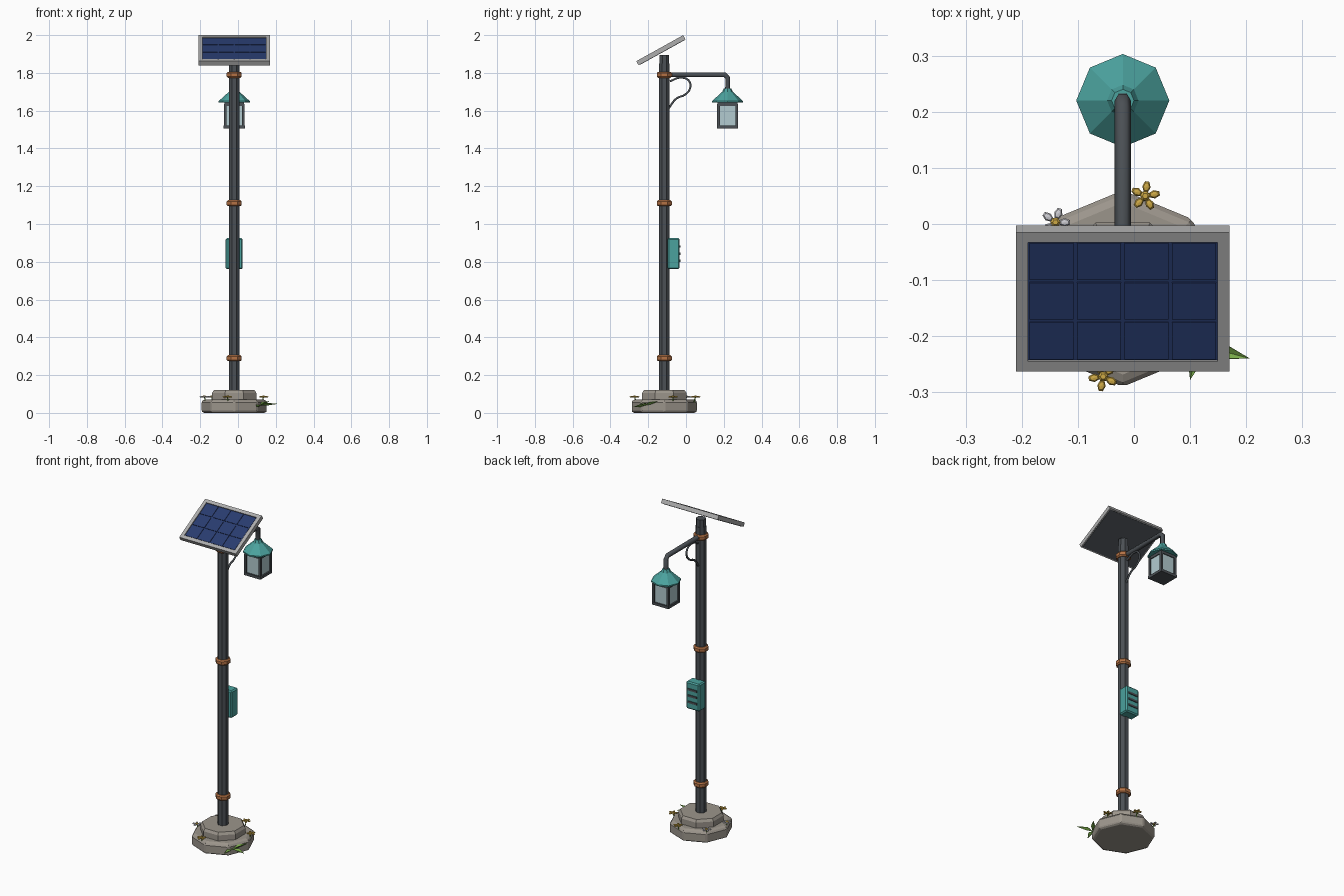
import bpy, bmesh, math
from mathutils import Vector, Matrix

if "Cube" in bpy.data.objects:
    bpy.data.objects.remove(bpy.data.objects["Cube"])

def mat(name, r, g, b):
    m = bpy.data.materials.new(name)
    m.diffuse_color = (r, g, b, 1)
    m.use_nodes = True
    m.node_tree.nodes["Principled BSDF"].inputs["Base Color"].default_value = m.diffuse_color
    return m

SLATE = mat("dark slate metal", .07, .08, .09)
STONE = mat("warm stone", .33, .30, .26)
COPPER = mat("copper", .46, .17, .06)
TEAL = mat("teal paint", .07, .36, .34)
GLASS = mat("pale glass", .45, .60, .63)
FRAME = mat("grey aluminium", .42, .42, .42)
CELL = mat("solar blue", .022, .045, .16)
YELLOW = mat("yellow petal", .62, .40, .06)
WHITE = mat("white petal", .62, .62, .66)
GREEN = mat("leaf green", .20, .42, .07)

PX, PY = -0.02, -0.115      # post axis
LY = 0.22                   # lantern axis in y

def obj(name, bm, material, bevel=0):
    bmesh.ops.recalc_face_normals(bm, faces=bm.faces)
    me = bpy.data.meshes.new(name)
    bm.to_mesh(me)
    bm.free()
    me.materials.append(material)
    o = bpy.data.objects.new(name, me)
    bpy.context.collection.objects.link(o)
    if bevel:
        b = o.modifiers.new("bevel", 'BEVEL')
        b.width, b.segments, b.angle_limit = bevel, 1, math.radians(40)
    return o

def box(name, c, s, material, bevel=0, frame=Matrix()):
    bm = bmesh.new()
    bmesh.ops.create_cube(bm, size=1, matrix=frame @ Matrix.Translation(c) @ Matrix.Diagonal((*s, 1)))
    return obj(name, bm, material, bevel)

def lathe(name, x, y, profile, material, n=8, phase=0, bevel=0):
    """Stack of n-sided rings given as (radius, z)."""
    bm = bmesh.new()
    rings = [[bm.verts.new((x + r * math.cos(phase + k * math.tau / n),
                            y + r * math.sin(phase + k * math.tau / n), z)) for k in range(n)]
             for r, z in profile]
    for a, b in zip(rings, rings[1:]):
        for k in range(n):
            bm.faces.new((a[k], a[(k + 1) % n], b[(k + 1) % n], b[k]))
    bm.faces.new(rings[0])
    bm.faces.new(rings[-1])
    return obj(name, bm, material, bevel)

def tube(name, pts, r, material, res=1, smooth=False):
    cu = bpy.data.curves.new(name, 'CURVE')
    cu.dimensions = '3D'
    cu.bevel_depth, cu.bevel_resolution, cu.use_fill_caps = r, res, True
    if smooth:
        sp = cu.splines.new('BEZIER')
        sp.bezier_points.add(len(pts) - 1)
        sp.resolution_u = 4
        for p, co in zip(sp.bezier_points, pts):
            p.co = co
            p.handle_left_type = p.handle_right_type = 'AUTO'
    else:
        sp = cu.splines.new('POLY')
        sp.points.add(len(pts) - 1)
        for p, co in zip(sp.points, pts):
            p.co = (*co, 1)
    cu.materials.append(material)
    o = bpy.data.objects.new(name, cu)
    bpy.context.collection.objects.link(o)
    bpy.ops.object.select_all(action='DESELECT')
    o.select_set(True)
    bpy.context.view_layer.objects.active = o
    bpy.ops.object.convert(target='MESH')

E = math.pi / 8
# stone base in two tiers
lathe("base_lower", PX, PY, [(.168, 0), (.175, .012), (.175, .055), (.162, .072)], STONE, bevel=.008)
lathe("base_upper", PX, PY, [(.127, .07), (.127, .105), (.117, .12)], STONE, phase=E)

# post, collars and top mount
lathe("post", PX, PY, [(.031, .11), (.031, 1.85)], SLATE, phase=E)
for i, z in enumerate((.29, 1.11, 1.79)):
    lathe(f"collar_{i}", PX, PY, [(.036, z - .016), (.043, z - .009), (.043, z + .009), (.036, z + .016)],
          COPPER, phase=E)
lathe("panel_mount", PX, PY, [(.028, 1.84), (.028, 1.895)], SLATE, phase=E)

# tilted solar panel, built flat in its own frame
P = Matrix.Translation((PX, -.133, 1.92)) @ Matrix.Rotation(math.radians(29), 4, 'X')
W, L, T, B = .38, .284, .025, .021
for s, n in ((-1, "left"), (1, "right")):
    box(f"panel_frame_{n}", (s * (W - B) / 2, 0, 0), (B, L, T), FRAME, frame=P)
for s, n in ((-1, "lower"), (1, "upper")):
    box(f"panel_frame_{n}", (0, s * (L - B) / 2, 0), (W - 2 * B, B, T), FRAME, frame=P)
box("panel_back", (0, 0, -.006), (W - .012, L - .012, .014), SLATE, frame=P)
box("panel_backing", (0, 0, .004), (W - 2 * B, L - 2 * B, .006), CELL, frame=P)
box("panel_underside", (0, 0, -.0132), (W - .016, L - .016, .002), SLATE, frame=P)
cw, cl = (W - 2 * B) / 4, (L - 2 * B) / 3
for i in range(4):
    for j in range(3):
        box(f"solar_cell_{i}_{j}", ((i - 1.5) * cw, (j - 1) * cl, .008), (cw - .006, cl - .006, .004), CELL, frame=P)

# lamp arm with drop, and curled brace
tube("lamp_arm", [(PX, PY + .02, 1.79), (PX, .205, 1.79), (PX, LY, 1.775), (PX, LY, 1.70)], .0145, SLATE)
tube("arm_brace", [(PX, y, z) for y, z in ((-.09, 1.615), (-.05, 1.665), (-.005, 1.685), (.022, 1.72),
                                           (.014, 1.76), (-.03, 1.775), (-.085, 1.755))], .006, SLATE, smooth=True)

# lantern
lathe("lantern_roof", PX, LY, [(.083, 1.642), (.083, 1.65), (.028, 1.70), (.02, 1.718)], TEAL)
box("lantern_top", (PX, LY, 1.635), (.104, .104, .018), SLATE)
box("lantern_floor", (PX, LY, 1.514), (.112, .112, .016), SLATE)
box("lantern_glass", (PX, LY, 1.575), (.094, .094, .12), GLASS)
for sx in (-1, 1):
    for sy in (-1, 1):
        box("lantern_post", (PX + sx * .048, LY + sy * .048, 1.575), (.014, .014, .122), SLATE)

# battery box with vents
box("battery_box", (PX, -.066, .843), (.09, .064, .165), TEAL, bevel=.007)
for i, z in enumerate((.805, .843, .881)):
    box(f"box_vent_{i}", (PX, -.033, z), (.06, .008, .012), SLATE)

# flowers around the base rim
def flower(name, x, y, z, petal):
    bm = bmesh.new()
    for k in range(5):
        m = (Matrix.Translation((x, y, z)) @ Matrix.Rotation(k * math.tau / 5 + x * 9, 4, 'Z')
             @ Matrix.Translation((.0165, 0, 0)) @ Matrix.Diagonal((.011, .0075, .004, 1)))
        bmesh.ops.create_uvsphere(bm, u_segments=6, v_segments=4, radius=1, matrix=m)
    obj(name + "_petals", bm, petal)
    lathe(name + "_centre", x, y, [(.008, z - .003), (.009, z + .003), (.005, z + .007)], YELLOW, n=6)
    d = Vector((PX - x, PY - y, 0)).normalized() * .012
    tube(name + "_stem", [(x + d.x, y + d.y, .04), (x, y, z)], .003, GREEN, res=0)

for i, (x, y, p) in enumerate(((.02, .05, YELLOW), (-.14, .003, WHITE), (-.055, -.272, YELLOW),
                               (.135, -.068, YELLOW), (-.178, -.14, WHITE))):
    flower(f"flower_{i}", x, y, .085, p)

# leaf tuft at the front right: thin folded blades
def leaf(name, a, b, w):
    a, b = Vector(a), Vector(b)
    side = (b - a).cross(Vector((0, 0, 1))).normalized() * w
    mid = a.lerp(b, .4)
    bm = bmesh.new()
    v = [bm.verts.new(p) for p in (a, mid + side + Vector((0, 0, .008)), b,
                                   mid - side + Vector((0, 0, .008)), mid - Vector((0, 0, .004)))]
    for q in ((0, 1, 4), (1, 2, 4), (2, 3, 4), (3, 0, 4)):
        bm.faces.new([v[k] for k in q])
    o = obj(name, bm, GREEN)
    o.modifiers.new("thickness", 'SOLIDIFY').thickness = .002

for i, (tip, w) in enumerate((((.207, -.24, .047), .016), ((.10, -.278, .03), .014), ((.165, -.15, .06), .012))):
    leaf(f"leaf_{i}", (.115, -.215, .04), tip, w)
